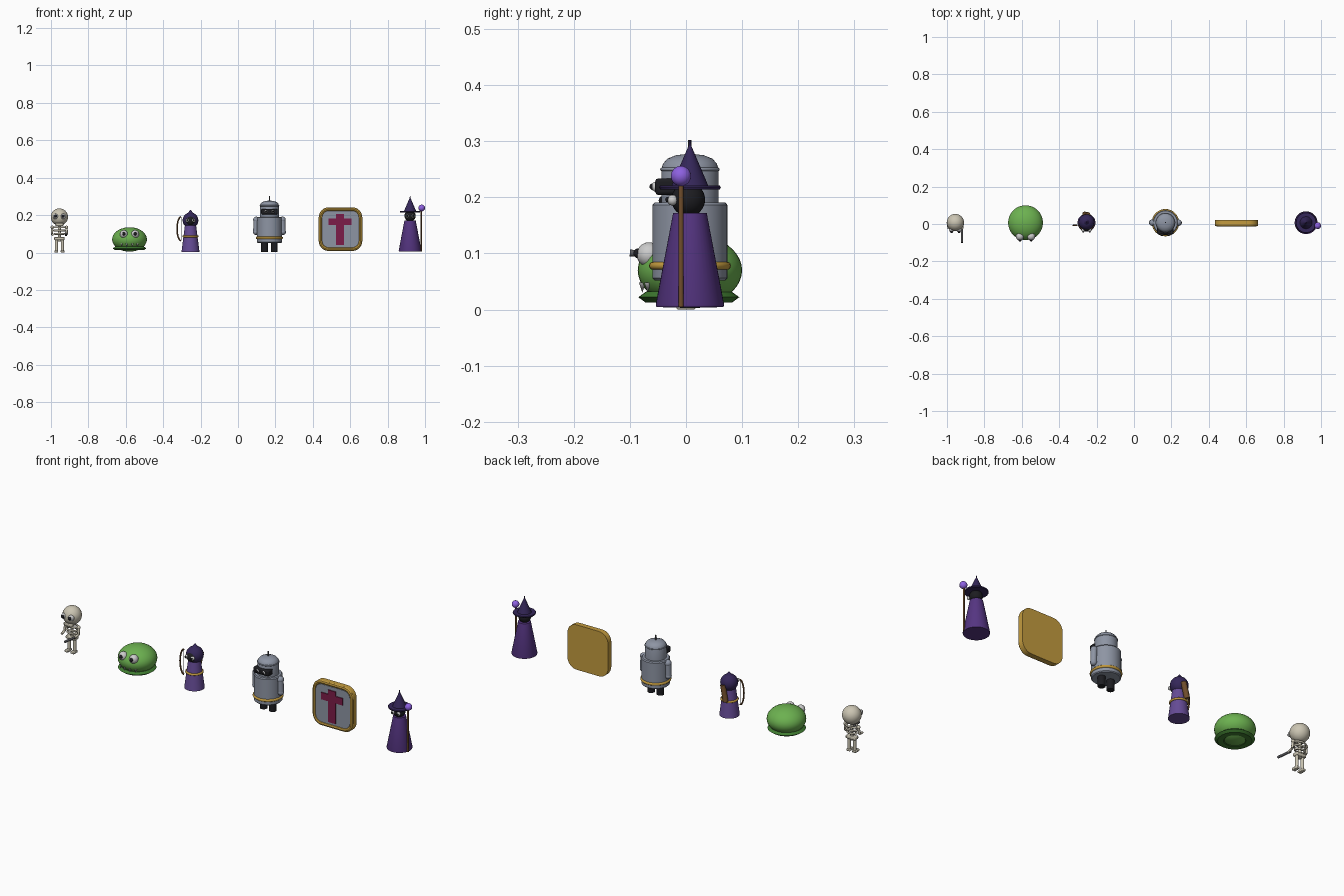
import bpy, bmesh, math
from mathutils import Vector

if "Cube" in bpy.data.objects:
    bpy.data.objects.remove(bpy.data.objects["Cube"])

MATS = {}
COLS = dict(bone=(.6, .56, .45), white=(.7, .7, .7), black=(.012, .012, .015), green=(.15, .44, .08),
            darkgreen=(.05, .2, .03), robe=(.09, .035, .22), rogue=(.13, .07, .3), hood=(.035, .02, .1),
            gold=(.55, .33, .05), brown=(.16, .075, .025), steel=(.27, .3, .37), red=(.2, .012, .065),
            orb=(.27, .12, .75), iron=(.1, .1, .11))
Y = 0.007  # common centre line of the row


def finish(ob, name, col):
    ob.name = name
    if col not in MATS:
        MATS[col] = bpy.data.materials.new(col)
        MATS[col].diffuse_color = (*COLS[col], 1)
    ob.data.materials.append(MATS[col])
    bpy.ops.object.select_all(action='DESELECT')
    ob.select_set(True)
    bpy.context.view_layer.objects.active = ob
    bpy.ops.object.shade_smooth_by_angle(angle=math.radians(35))
    return ob


def ball(name, col, loc, r, scale=(1, 1, 1), seg=32):
    bpy.ops.mesh.primitive_uv_sphere_add(segments=seg, ring_count=seg // 2, radius=r, location=loc)
    ob = bpy.context.object
    ob.scale = scale
    return finish(ob, name, col)


def rod(name, col, a, b, r, r2=None, seg=20):
    """Cylinder or cone frustum from point a to point b."""
    a, b = Vector(a), Vector(b)
    bpy.ops.mesh.primitive_cone_add(vertices=seg, radius1=r, radius2=r if r2 is None else r2,
                                    depth=(b - a).length, location=(a + b) / 2)
    ob = bpy.context.object
    ob.rotation_euler = (b - a).to_track_quat('Z', 'Y').to_euler()
    return finish(ob, name, col)


def lathe(name, col, x, prof, y=Y, seg=40):
    """Surface of revolution around a vertical axis; prof = (radius, z)."""
    bm = bmesh.new()
    vs = [bm.verts.new((r, 0, z)) for r, z in prof]
    es = [bm.edges.new(p) for p in zip(vs, vs[1:])]
    bmesh.ops.spin(bm, geom=vs + es, axis=(0, 0, 1), cent=(0, 0, 0), steps=seg, angle=math.tau)
    bmesh.ops.remove_doubles(bm, verts=bm.verts, dist=1e-5)
    bmesh.ops.recalc_face_normals(bm, faces=bm.faces)
    me = bpy.data.meshes.new(name)
    bm.to_mesh(me)
    bm.free()
    ob = bpy.data.objects.new(name, me)
    bpy.context.collection.objects.link(ob)
    ob.location = (x, y, 0)
    return finish(ob, name, col)


def ring(name, col, loc, R, r, scale=(1, 1, 1), minor=12):
    bpy.ops.mesh.primitive_torus_add(major_radius=R, minor_radius=r, major_segments=36,
                                     minor_segments=minor, location=loc)
    ob = bpy.context.object
    ob.scale = scale
    return finish(ob, name, col)


def box(name, col, loc, size, bevel=0):
    bpy.ops.mesh.primitive_cube_add(size=1, location=loc)
    ob = bpy.context.object
    ob.scale = size
    bpy.ops.object.transform_apply(location=False, rotation=False, scale=True)
    if bevel:
        m = ob.modifiers.new('bevel', 'BEVEL')
        m.width, m.segments = bevel, 2
    return finish(ob, name, col)


def eyes(who, x, dx, y, z, r, pr):
    for s in (-1, 1):
        ball(who + '_eye', 'white', (x + s * dx, y, z), r, seg=20)
        ball(who + '_pupil', 'black', (x + s * dx, y - r * .85, z + r * .1), pr, seg=16)


def tube(name, col, pts, r, cyclic=False):
    cu = bpy.data.curves.new(name, 'CURVE')
    cu.dimensions, cu.bevel_depth, cu.bevel_resolution, cu.use_fill_caps = '3D', r, 2, True
    sp = cu.splines.new('POLY')
    sp.points.add(len(pts) - 1)
    for p, c in zip(sp.points, pts):
        p.co = (*c, 1)
    sp.use_cyclic_u = cyclic
    tmp = bpy.data.objects.new(name, cu)
    bpy.context.collection.objects.link(tmp)
    bpy.context.view_layer.update()
    me = bpy.data.meshes.new_from_object(tmp.evaluated_get(bpy.context.evaluated_depsgraph_get()))
    bpy.data.objects.remove(tmp)
    ob = bpy.data.objects.new(name, me)
    bpy.context.collection.objects.link(ob)
    return finish(ob, name, col)


# Skeleton
x = -.955
ball('skull', 'bone', (x, .008, .19), .046)
box('jaw', 'bone', (x, -.008, .15), (.042, .04, .016), .004)
eyes('skeleton', x, .02, -.028, .193, .015, .008)
rod('spine', 'bone', (x, Y, .06), (x, Y, .155), .008)
for z, w in ((.135, .036), (.117, .034), (.1, .03)):
    ring('rib', 'bone', (x, Y, z), w - .005, .005, (1, .65, 1))
box('pelvis', 'bone', (x, Y, .075), (.055, .03, .016), .004)
for s in (-1, 1):
    rod('leg', 'bone', (x + s * .016, Y, .005), (x + s * .016, Y, .075), .008)
    box('foot', 'bone', (x + s * .017, 0, .006), (.02, .034, .012), .003)
    ball('shoulder', 'bone', (x + s * .038, Y, .135), .009, seg=16)
    rod('upper_arm', 'bone', (x + s * .038, Y, .135), (x + s * .04, Y - .004, .1), .006)
    rod('forearm', 'bone', (x + s * .04, Y - .004, .1), (x + s * .036, -.025, .095), .006)
rod('blade', 'iron', (-.92, -.015, .093), (-.92, -.1, .101), .006)

# Slime
x = -.58
ball('slime_body', 'green', (x, Y, .07), .093, (1, 1, .7), 40)
ring('slime_base', 'darkgreen', (x, .005, .022), .063, .027, (1, 1, .42), 6)
eyes('slime', x, .03, -.066, .098, .022, .009)
for dx in (-.042, -.015, .015, .042):
    y = Y - math.sqrt(.09 ** 2 - dx * dx) + .004
    rod('tooth', 'white', (x + dx, y, .048), (x + dx, y, .03), .006, 0, 12)

# Hooded archer
x = -.254
lathe('archer_robe', 'rogue', x, ((0, .004), (.048, .004), (.03, .145), (0, .145)))
ball('hood', 'hood', (x, .01, .172), .042)
rod('hood_tip', 'hood', (x, .01, .195), (x, .013, .227), .028, .002)
ball('archer_face', 'black', (x, -.013, .17), .026, seg=24)
eyes('archer', x, .017, -.032, .172, .01, .005)
ring('archer_belt', 'gold', (x, Y, .086), .038, .0055)
rod('quiver', 'brown', (x - .01, .053, .09), (x + .008, .05, .17), .013)
bow = [(x - .05 - .022 * math.cos(t), -.008, .127 + .064 * math.sin(t))
       for t in [math.pi * (i / 16 - .5) for i in range(17)]]
tube('bow', 'brown', bow, .004)
rod('bow_string', 'white', bow[0], bow[-1], .0012, seg=8)

# Robot
x = .168
lathe('robot_body', 'steel', x, ((0, .052), (.063, .052), (.067, .056), (.067, .186), (.063, .191), (0, .191)))
lathe('robot_head', 'steel', x, ((0, .185), (.051, .185), (.051, .25), (.048, .26), (.04, .269),
                                 (.025, .275), (0, .278)))
ring('robot_head_band', 'steel', (x, Y, .25), .05, .003)
ring('robot_belt', 'gold', (x, Y, .078), .066, .007)
rod('antenna', 'iron', (x, Y, .27), (x, Y, .302), .003)
box('visor', 'black', (x, -.034, .219), (.088, .042, .03), .006)
for s in (-1, 1):
    ball('robot_eye', 'white', (x + s * .018, -.053, .219), .009, seg=16)
    ball('robot_pupil', 'black', (x + s * .018, -.059, .219), .006, seg=16)
    rod('robot_arm', 'steel', (x + s * .072, Y, .112), (x + s * .07, Y, .175), .015)
    ball('robot_shoulder', 'steel', (x + s * .07, Y, .175), .017, seg=20)
    ball('robot_hand', 'steel', (x + s * .072, Y, .11), .016, seg=20)
    rod('robot_leg', 'black', (x + s * .026, Y, .003), (x + s * .026, Y, .06), .018)


# Shield
def rounded(half, rad, n=8):
    pts = []
    for q, (sx, sz) in enumerate(((1, 1), (-1, 1), (-1, -1), (1, -1))):
        for i in range(n + 1):
            t = math.pi / 2 * (q + i / n)
            pts.append((sx * (half - rad) + rad * math.cos(t), sz * (half - rad) + rad * math.sin(t)))
    return pts


def plate(name, col, half, rad, y0, y1):
    bm = bmesh.new()
    f = bm.faces.new([bm.verts.new((.548 + px, y0, .125 + pz)) for px, pz in rounded(half, rad)])
    new = bmesh.ops.extrude_face_region(bm, geom=[f])['geom']
    bmesh.ops.translate(bm, vec=(0, y1 - y0, 0), verts=[v for v in new if isinstance(v, bmesh.types.BMVert)])
    bmesh.ops.recalc_face_normals(bm, faces=bm.faces)
    me = bpy.data.meshes.new(name)
    bm.to_mesh(me)
    bm.free()
    ob = bpy.data.objects.new(name, me)
    bpy.context.collection.objects.link(ob)
    return finish(ob, name, col)


plate('shield_back', 'gold', .116, .052, .021, -.004)
plate('shield_panel', 'steel', .098, .036, .01, -.008)
tube('shield_rim', 'gold', [(.548 + a, -.003, .125 + b) for a, b in rounded(.107, .044)], .0095, True)
box('emblem_upright', 'red', (.545, -.007, .122), (.042, .012, .166))
box('emblem_bar', 'red', (.545, -.007, .164), (.124, .0116, .036))

# Wizard
x = .92
lathe('wizard_robe', 'robe', x, ((0, .005), (.06, .005), (.061, .009), (.03, .172), (0, .172)))
ball('wizard_head', 'black', (x, .004, .196), .03)
eyes('wizard', x, .016, -.024, .195, .0095, .005)
lathe('hat_brim', 'hood', x, ((0, .214), (.053, .214), (.055, .218), (.053, .221), (0, .221)))
hat = lathe('hat_cone', 'hood', x, ((0, .22), (.033, .22), (.017, .258), (.002, .293), (.0015, .302), (0, .302)))
rod('staff', 'brown', (.979, -.009, .005), (.979, -.009, .23), .0045)
ball('staff_orb', 'orb', (.982, -.009, .238), .018, seg=24)

for m in bpy.data.materials:
    if m.users and not m.is_grease_pencil:
        m.use_nodes = True
        m.node_tree.nodes["Principled BSDF"].inputs["Base Color"].default_value = m.diffuse_color
